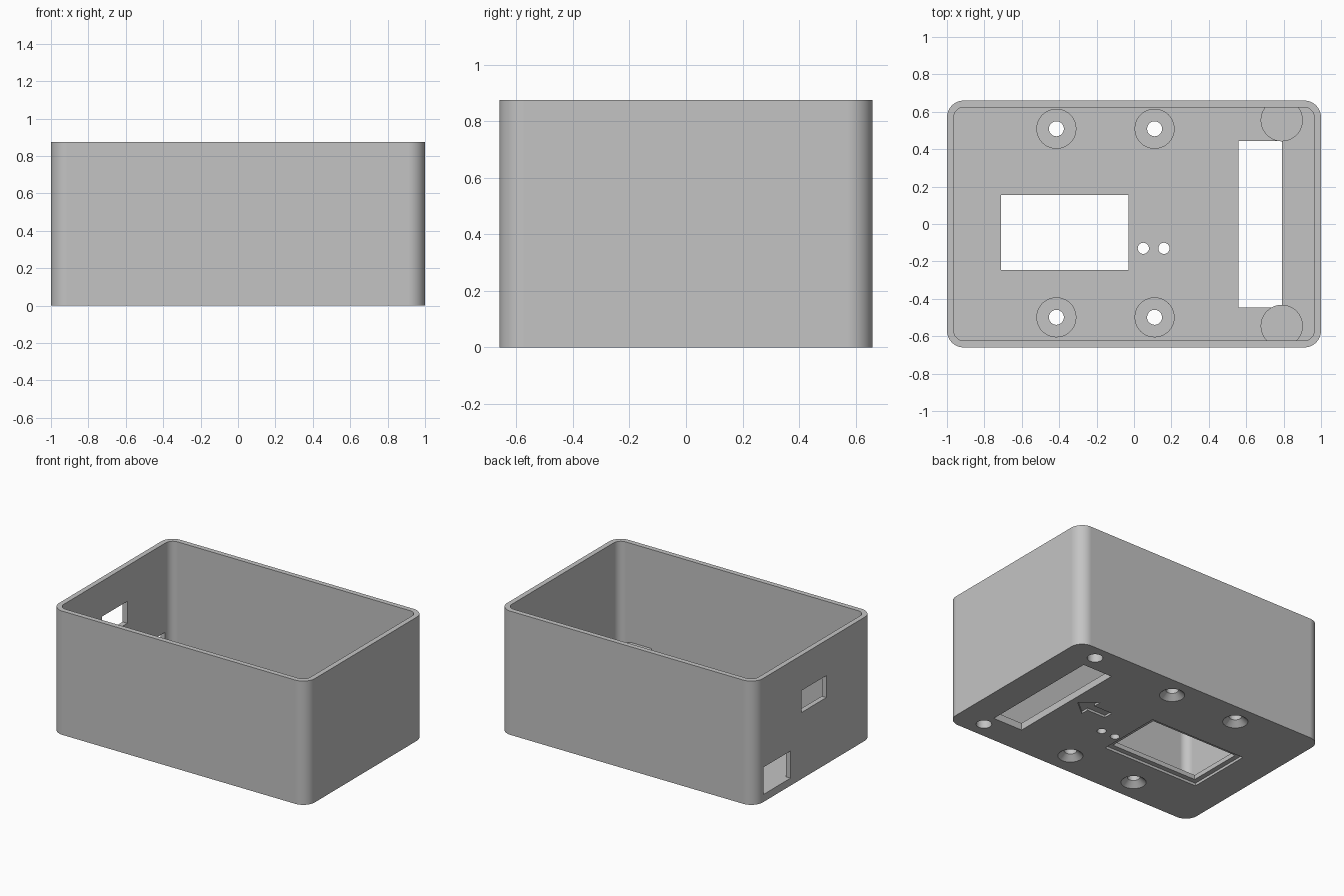
import bpy, bmesh, math

if "Cube" in bpy.data.objects:
    bpy.data.objects.remove(bpy.data.objects["Cube"], do_unlink=True)

FLOOR, WALL, HEIGHT = 0.05, 0.036, 0.875
HX, HY = 1.0, 0.66

grey = bpy.data.materials.new("plain grey plastic")
grey.use_nodes = True
colour = (0.55, 0.55, 0.55, 1)
grey.diffuse_color = colour
grey.node_tree.nodes["Principled BSDF"].inputs["Base Color"].default_value = colour


def finish(name, bm):
    bmesh.ops.recalc_face_normals(bm, faces=bm.faces)
    mesh = bpy.data.meshes.new(name)
    bm.to_mesh(mesh)
    bm.free()
    mesh.materials.append(grey)
    ob = bpy.data.objects.new(name, mesh)
    bpy.context.collection.objects.link(ob)
    return ob


def prism(name, outline, z0, z1):
    """Extrude a flat outline from z0 to z1."""
    bm = bmesh.new()
    face = bm.faces.new([bm.verts.new((x, y, z0)) for x, y in outline])
    top = bmesh.ops.extrude_face_region(bm, geom=[face])["geom"]
    for v in top:
        if isinstance(v, bmesh.types.BMVert):
            v.co.z = z1
    return finish(name, bm)


def block(name, x0, x1, y0, y1, z0, z1):
    return prism(name, [(x0, y0), (x1, y0), (x1, y1), (x0, y1)], z0, z1)


def rounded(hx, hy, r, steps=12):
    """Outline of a rectangle with round corners."""
    pts = []
    for k, (sx, sy) in enumerate([(1, 1), (-1, 1), (-1, -1), (1, -1)]):
        for i in range(steps + 1):
            a = (k + i / steps) * math.pi / 2
            pts.append((sx * (hx - r) + r * math.cos(a), sy * (hy - r) + r * math.sin(a)))
    return pts


def round_bar(name, x, y, r0, r1, z0, z1, sides=40):
    """Upright cylinder or cone with radius r0 at z0 and r1 at z1."""
    bm = bmesh.new()
    bmesh.ops.create_cone(bm, cap_ends=True, segments=sides, radius1=r0, radius2=r1, depth=z1 - z0)
    bmesh.ops.translate(bm, verts=bm.verts, vec=(x, y, (z0 + z1) / 2))
    return finish(name, bm)


def cut(target, cutter):
    """Subtract the cutter from the target and discard the cutter."""
    mod = target.modifiers.new("cut", "BOOLEAN")
    mod.operation, mod.solver, mod.object = "DIFFERENCE", "EXACT", cutter
    cutter.hide_render = True
    bpy.context.view_layer.update()
    graph = bpy.context.evaluated_depsgraph_get()
    mesh = bpy.data.meshes.new_from_object(target.evaluated_get(graph))
    target.modifiers.clear()
    target.data = mesh
    bpy.data.objects.remove(cutter, do_unlink=True)


screws = [(x, 0.005 + s * 0.504) for x in (-0.415, 0.11) for s in (-1, 1)]
corners = [(0.79, 0.005 + s * 0.55) for s in (-1, 1)]

# Cavity, with the standing bosses left out of it
cavity = prism("cavity", rounded(HX - WALL, HY - WALL, 0.055), FLOOR, HEIGHT + 0.1)
for x, y in screws:
    cut(cavity, round_bar("screw_boss", x, y, 0.107, 0.107, 0, 0.1))
for x, y in corners:
    cut(cavity, round_bar("corner_boss", x, y, 0.113, 0.113, 0, 0.175))

# Open box
case = prism("enclosure_case", rounded(HX, HY, 0.09), 0, HEIGHT)
cut(case, cavity)

# Countersunk screw holes and blind corner holes
for x, y in screws:
    cut(case, round_bar("screw_hole", x, y, 0.04, 0.04, -0.1, 0.3))
    cut(case, round_bar("countersink", x, y, 0.085, 0.038, -0.004, 0.038))
for x, y in corners:
    cut(case, round_bar("blind_hole", x, y, 0.05, 0.05, -0.1, 0.135))

# Indicator holes
for x in (0.05, 0.16):
    cut(case, round_bar("indicator_hole", x, -0.13, 0.03, 0.03, -0.1, 0.2, 24))

# Floor openings: display window with a stepped rim, and the long slot
cut(case, block("display_window", -0.71, -0.03, -0.245, 0.155, -0.1, 0.2))
cut(case, block("display_rim", -0.745, 0.005, -0.28, 0.19, -0.1, 0.018))
cut(case, block("long_slot", 0.56, 0.79, -0.447, 0.443, -0.1, FLOOR + 0.001))

# Arrow engraved in the underside
half = [(0.51, 0), (0.4, 0.09), (0.4, 0.034), (0.255, 0.034)]
arrow = half + [(x, -y) for x, y in reversed(half[1:])]
cut(case, prism("arrow_engraving", [(x, y + 0.05) for x, y in arrow], -0.1, 0.016))

# Cable openings in the right wall
cut(case, block("upper_port", -1.1, -0.9, -0.14, 0.14, 0.47, 0.625))
cut(case, block("lower_port", -1.1, -0.9, 0.26, 0.56, 0.053, 0.245))

# Smooth round faces, crisp edges
bpy.ops.object.select_all(action="DESELECT")
case.select_set(True)
bpy.context.view_layer.objects.active = case
bpy.ops.object.shade_smooth_by_angle(angle=math.radians(30))
normals = case.modifiers.new("even_shading", "WEIGHTED_NORMAL")
normals.keep_sharp = True
